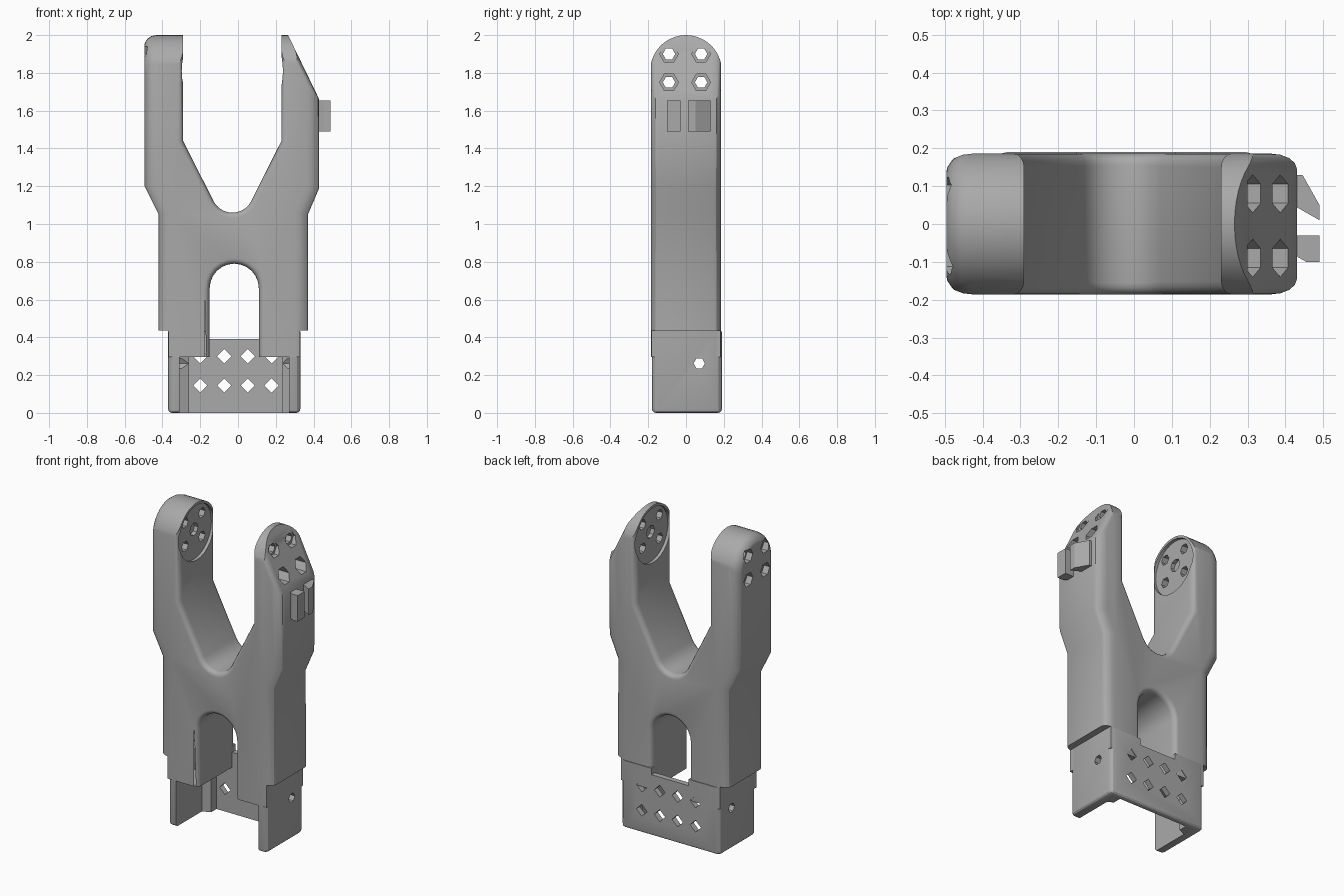
import bpy, bmesh, math
from mathutils import Vector

if "Cube" in bpy.data.objects:
    bpy.data.objects.remove(bpy.data.objects["Cube"])

grey = bpy.data.materials.new("plain_grey")
grey.diffuse_color = (0.40, 0.40, 0.40, 1)
grey.use_nodes = True
grey.node_tree.nodes["Principled BSDF"].inputs["Base Color"].default_value = grey.diffuse_color


def prism(name, pts, axis, a, b):
    """Extrude a 2D outline along one axis from a to b."""
    place = {'x': lambda u, v, t: (t, u, v),
             'y': lambda u, v, t: (u, t, v),
             'z': lambda u, v, t: (u, v, t)}[axis]
    bm = bmesh.new()
    lo = [bm.verts.new(place(u, v, a)) for u, v in pts]
    hi = [bm.verts.new(place(u, v, b)) for u, v in pts]
    bm.faces.new(lo)
    bm.faces.new(hi[::-1])
    n = len(pts)
    for i in range(n):
        j = (i + 1) % n
        bm.faces.new((lo[i], lo[j], hi[j], hi[i]))
    bmesh.ops.recalc_face_normals(bm, faces=bm.faces)
    me = bpy.data.meshes.new(name)
    bm.to_mesh(me)
    bm.free()
    me.materials.append(grey)
    ob = bpy.data.objects.new(name, me)
    bpy.context.collection.objects.link(ob)
    return ob


def arc(cx, cz, r, a0, a1, n):
    return [(cx + r * math.cos(math.radians(a0 + (a1 - a0) * i / n)),
             cz + r * math.sin(math.radians(a0 + (a1 - a0) * i / n))) for i in range(n + 1)]


def ring(cu, cv, r, n):
    return arc(cu, cv, r, 0, 360, n)[:-1]


def box(name, x, y, z):
    return prism(name, [(x[0], y[0]), (x[1], y[0]), (x[1], y[1]), (x[0], y[1])], 'z', *z)


def bevel_where(ob, width, segments, weight):
    """Bevel edges by a weight rule given the edge's midpoint and direction."""
    me = ob.data
    att = me.attributes.new("bevel_weight_edge", 'FLOAT', 'EDGE')
    for e in me.edges:
        p, q = (me.vertices[i].co for i in e.vertices)
        att.data[e.index].value = weight((p + q) / 2, (q - p).normalized())
    m = ob.modifiers.new("bevel", 'BEVEL')
    m.limit_method = 'WEIGHT'
    m.width, m.segments, m.use_clamp_overlap = width, segments, False
    apply(ob, m)


def apply(ob, m):
    bpy.context.view_layer.objects.active = ob
    bpy.ops.object.modifier_apply(modifier=m.name)


def boolean(ob, cutter, op='DIFFERENCE'):
    m = ob.modifiers.new("bool", 'BOOLEAN')
    m.operation, m.object, m.solver = op, cutter, 'EXACT'
    apply(ob, m)
    bpy.data.objects.remove(cutter)


# Forked body: front outline with V notch above and arch below
outline = ([(-.42, .2), (-.42, 1.05), (-.495, 1.2), (-.495, 2.1), (-.29, 2.1), (-.29, 1.44)]
           + arc(-.03, 1.172, .112, 207, 333, 10)
           + [(.23, 1.44), (.23, 2.073), (.43, 1.66), (.43, 1.19), (.37, 1.05), (.37, .2), (.11, .2)]
           + arc(-.02, .66, .13, 0, 180, 12) + [(-.15, .2)])
body = prism("forked_body", outline, 'y', -.186, .186)


def body_weight(mid, d):
    if abs(d.y) > .5:
        return 0
    outer = mid.x < -.4 or (mid.x > .365 and mid.z < 1.66)
    return 1 if outer else .4


bevel_where(body, .07, 4, body_weight)

# Round arm tops, seen from the side
capsule = prism("top_rounding", [(-.19, .295), (.19, .295)] + arc(0, 1.81, .19, 0, 180, 20),
                'x', -.498, .6)
bevel_where(capsule, .065, 4, lambda m, d: 1 if m.x < -.49 and m.z > .3 else 0)
boolean(body, capsule, 'INTERSECT')

# Step where the body narrows to the bracket
for x in ((-.6, -.368), (.328, .6)):
    boolean(body, box("step_cutter", x, (-.3, .3), (.1, .437)))

# Round recesses on the inner arm faces, with a centre dimple
boolean(body, prism("recess_cutter", ring(0, 1.81, .175, 28), 'x', -.31, .25))
boolean(body, prism("dimple_cutter", ring(0, 1.825, .04, 8), 'x', -.335, .275))

# Four bolt holes through both arms, wider at the outside
for y in (-.09, .08):
    for z in (1.75, 1.9):
        boolean(body, prism("hole_cutter", ring(y, z, .033, 6), 'x', -.7, .7))
        boolean(body, prism("bore_cutter", ring(y, z, .05, 6), 'x', .30, .7))
        boolean(body, prism("bore_cutter", ring(y, z, .045, 6), 'x', -.7, -.455))

# Open-fronted bracket at the foot
bracket = box("foot_bracket", (-.37, .33), (-.181, .19), (0, .43))
bevel_where(bracket, .035, 3, lambda m, d: 1 if abs(d.z) > .5 else (.6 if m.z < .01 else 0))
boolean(bracket, prism("channel_cutter",
                       [(-.31, -.4), (.27, -.4), (.27, .08), (.235, .10), (.235, .155),
                        (-.26, .155), (-.26, .10), (-.31, .08)], 'z', -.1, .6))
boolean(bracket, box("plate_top_cutter", (-.15, .11), (-.3, .3), (.39, .6)))

# Diamond holes in the back plate
for x in (-.20, -.073, .052, .178):
    for z in (.145, .30):
        boolean(bracket, prism("diamond_cutter", ring(x, z, .038, 4), 'y', .1, .3))
# Screw hole through the side walls
boolean(bracket, prism("screw_cutter", ring(.07, .262, .03, 6), 'x', -.6, .6))

# Pair of clips on the right arm
clip_back = prism("clip_back", [(.42, .13), (.445, .13), (.49, .05), (.49, .01), (.42, .05)],
                  'z', 1.49, 1.655)
clip_front = prism("clip_front", [(.42, -.03), (.49, -.03), (.49, -.10), (.455, -.10), (.42, -.08)],
                   'z', 1.49, 1.655)

# Smooth the rounded parts, keep hard edges
for ob in (body, bracket):
    bpy.ops.object.select_all(action='DESELECT')
    ob.select_set(True)
    bpy.context.view_layer.objects.active = ob
    bpy.ops.object.shade_smooth_by_angle(angle=math.radians(28))
